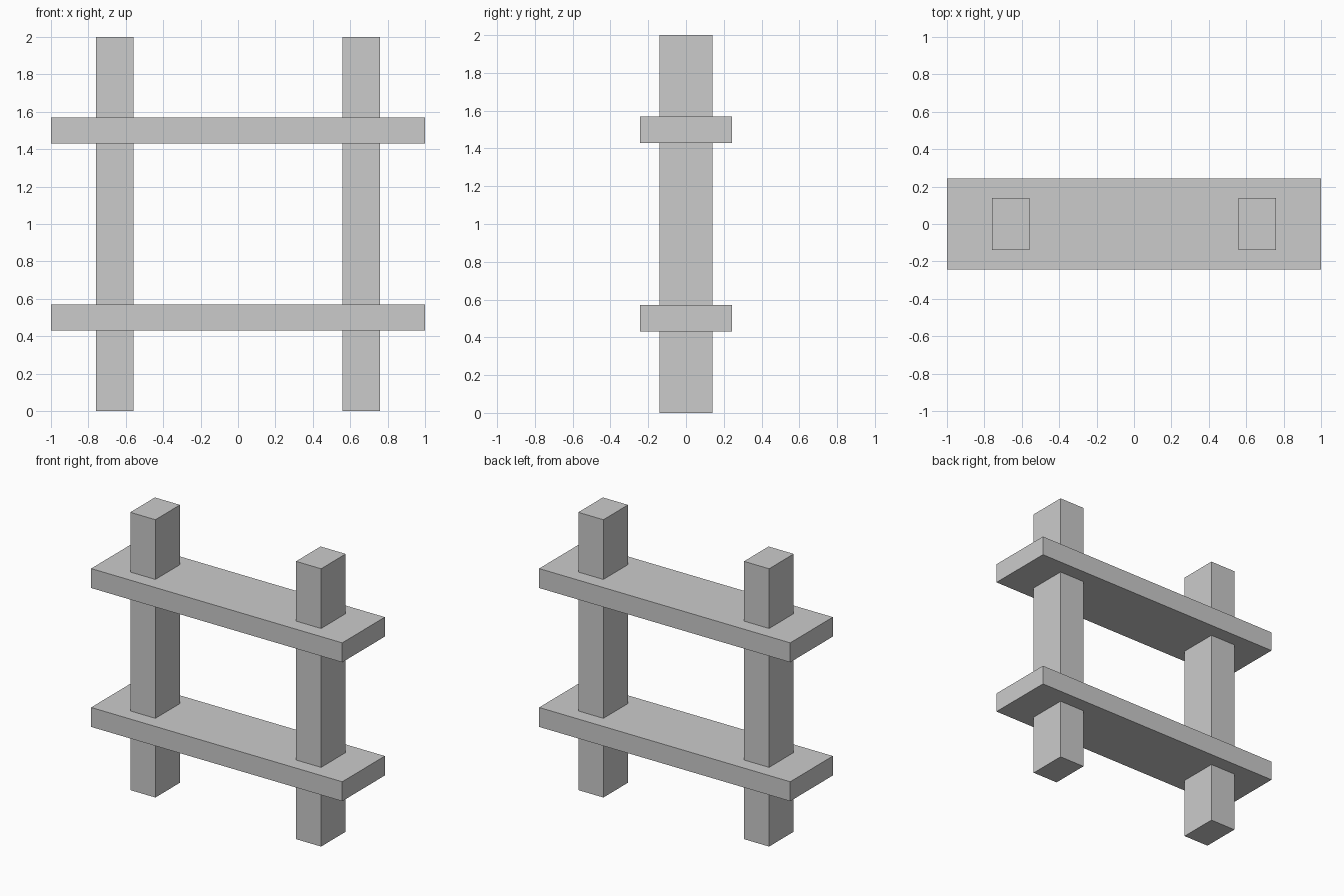
import bpy

if "Cube" in bpy.data.objects:
    bpy.data.objects.remove(bpy.data.objects["Cube"])


def box(name, center, size):
    bpy.ops.mesh.primitive_cube_add(size=1, location=center)
    obj = bpy.context.object
    obj.name = name
    obj.scale = size
    bpy.ops.object.transform_apply(location=False, rotation=False, scale=True)
    return obj


# Upright posts, running through both rails
for side, x in (("left", -0.66), ("right", 0.66)):
    box(f"{side}_post", (x, 0, 1.0), (0.2, 0.28, 2.0))

# Wide horizontal rails
for level, z in (("lower", 0.5), ("upper", 1.5)):
    box(f"{level}_rail", (0, 0, z), (2.0, 0.485, 0.14))
